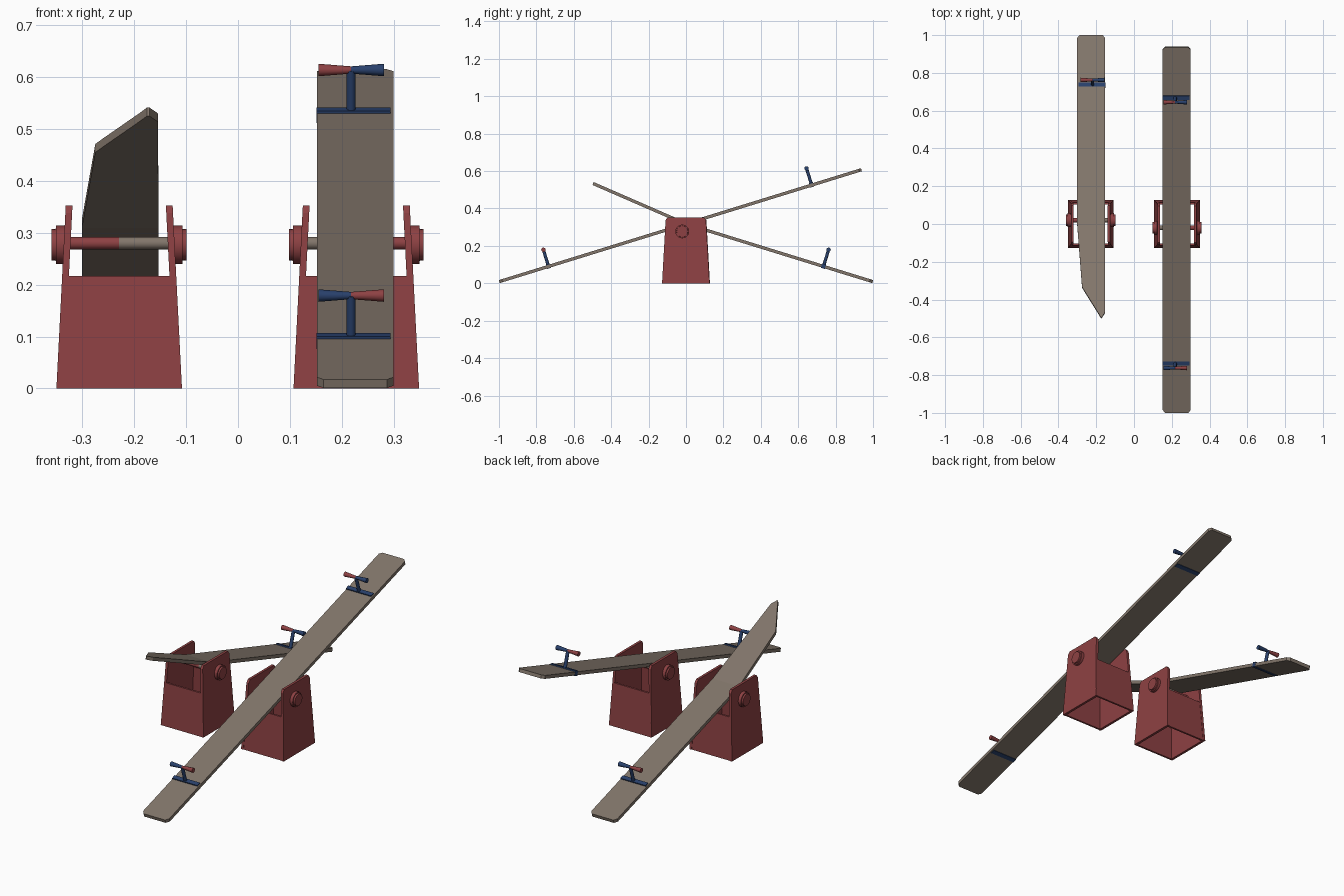
import bpy, bmesh, math
from mathutils import Matrix, Vector

if "Cube" in bpy.data.objects:
    bpy.data.objects.remove(bpy.data.objects["Cube"])


def material(name, rgb):
    m = bpy.data.materials.new(name)
    m.diffuse_color = (*rgb, 1)
    m.use_nodes = True
    m.node_tree.nodes["Principled BSDF"].inputs["Base Color"].default_value = m.diffuse_color
    return m


RED = material("faded red paint", (0.27, 0.053, 0.056))
WOOD = material("weathered board", (0.225, 0.182, 0.147))
BLUE = material("dark blue paint", (0.022, 0.052, 0.15))


def finish(bm, name, mat, world, smooth=False):
    bmesh.ops.recalc_face_normals(bm, faces=bm.faces)
    me = bpy.data.meshes.new(name)
    bm.transform(world)
    bm.to_mesh(me)
    bm.free()
    me.materials.append(mat)
    if smooth:
        me.shade_smooth()
        me.set_sharp_from_angle(angle=math.radians(35))
    ob = bpy.data.objects.new(name, me)
    bpy.context.collection.objects.link(ob)
    return ob


def slab(name, pts, offset, mat, world):
    """Flat outline pushed along an offset vector."""
    bm = bmesh.new()
    f = bm.faces.new([bm.verts.new(p) for p in pts])
    g = bmesh.ops.extrude_face_region(bm, geom=[f])["geom"]
    bmesh.ops.translate(bm, vec=offset, verts=[v for v in g if isinstance(v, bmesh.types.BMVert)])
    return finish(bm, name, mat, world)


def rod(name, a, b, r1, r2, mat, world, sides=16):
    """Straight cylinder or cone from a to b."""
    a, b = Vector(a), Vector(b)
    d = b - a
    bm = bmesh.new()
    bmesh.ops.create_cone(bm, cap_ends=True, segments=sides, radius1=r1, radius2=r2, depth=d.length)
    bm.transform(Matrix.Translation((a + b) / 2) @ d.to_track_quat('Z', 'Y').to_matrix().to_4x4())
    return finish(bm, name, mat, world, True)


def board(name, outline, thick, world):
    """Board following a centre line; outline holds rows (xmin, xmax, y, z) or skewed point pairs."""
    bm = bmesh.new()
    up = Vector((0, -0.28, 0.957)) * thick / 2
    rows = []
    for l, r in outline:
        l, r = Vector(l), Vector(r)
        rows.append([bm.verts.new(p) for p in (l - up, r - up, r + up, l + up)])
    for p, q in zip(rows, rows[1:]):
        for i in range(4):
            j = (i + 1) % 4
            bm.faces.new((p[i], p[j], q[j], q[i]))
    bm.faces.new(rows[0])
    bm.faces.new(rows[-1])
    return finish(bm, name, WOOD, world)


SLOPE = 0.309


def line_z(y):
    return 0.009 + SLOPE * (y + 0.998)


def base(tag, w):
    lean = lambda z: 0.121 - 0.051 * z
    for s, side in ((-1, "left"), (1, "right")):
        # side plates with clipped top corners
        prof = [(-0.128, 0), (0.126, 0), (0.107, 0.338), (0.096, 0.353), (-0.098, 0.353), (-0.109, 0.338)]
        slab(f"{tag}_{side}_plate", [(s * lean(z), y, z) for y, z in prof], (-s * 0.013, 0, 0), RED, w)
        # stepped axle caps
        rod(f"{tag}_{side}_cap", (s * 0.098, -0.02, 0.277), (s * 0.122, -0.02, 0.277), 0.037, 0.037, RED, w, 20)
        rod(f"{tag}_{side}_cap_end", (s * 0.121, -0.02, 0.277), (s * 0.13, -0.02, 0.277), 0.031, 0.03, RED, w, 20)
        # front and back panels
        pts = [(-0.12, s * 0.126, 0), (0.12, s * 0.126, 0), (0.109, s * 0.114, 0.217), (-0.109, s * 0.114, 0.217)]
        slab(f"{tag}_{'front' if s < 0 else 'back'}_panel", pts, (0, -s * 0.01, 0), RED, w)
    # axle, half bare and half painted
    rod(f"{tag}_axle_bare", (-0.11, -0.02, 0.28), (0, -0.02, 0.28), 0.012, 0.012, WOOD, w)
    rod(f"{tag}_axle_painted", (0, -0.02, 0.28), (0.11, -0.02, 0.28), 0.012, 0.012, RED, w)


def handle(tag, y, left_mat, right_mat, w):
    along = Vector((0, 0.955, 0.295))
    up = Vector((0, -0.295, 0.955))
    c = Vector((-0.010, y, line_z(y)))
    # clamp strap around the board
    a = c + along * -0.011 - up * 0.011
    b = c + along * 0.011 - up * 0.011
    pts = []
    for p, x in ((a, -0.077), (a, 0.066), (b, 0.066), (b, -0.077)):
        pts.append((x, p.y, p.z))
    slab(f"{tag}_strap", pts, up * 0.025, BLUE, w)
    # stem and flared two-tone grip
    top = c + up * 0.093
    rod(f"{tag}_stem", c, top, 0.0085, 0.0085, BLUE, w, 12)
    side = Vector((0.063, 0, 0))
    rod(f"{tag}_grip_left", top - side, top, 0.012, 0.007, left_mat, w, 12)
    rod(f"{tag}_grip_right", top, top + side, 0.007, 0.012, right_mat, w, 12)


def row(x0, x1, y):
    return (x0, y, line_z(y)), (x1, y, line_z(y))


# whole seesaw on the right
R = Matrix.Translation((0.228, 0, 0))
base("right_base", R)
board("whole_board", [row(-0.063, 0.059, -0.998), row(-0.076, 0.072, -0.983), row(-0.076, 0.072, 0),
                      row(-0.076, 0.072, 0.925), row(-0.063, 0.059, 0.938)], 0.017, R)
handle("right_front_handle", -0.735, BLUE, RED, R)
handle("right_back_handle", 0.672, RED, BLUE, R)

# broken seesaw on the left, turned half way round
L = Matrix.Translation((-0.229, 0, 0)) @ Matrix.Rotation(math.pi, 4, 'Z')
base("left_base", L)
bent = lambda x, y: (x, y, line_z(0) + 0.435 * y)
board("broken_board", [row(-0.063, 0.059, -0.998), row(-0.076, 0.072, -0.983), row(-0.076, 0.072, 0),
                       (bent(-0.075, 0.335), bent(0.046, 0.335)),
                       (bent(-0.075, 0.36), bent(0.031, 0.36)),
                       (bent(-0.075, 0.47), bent(-0.038, 0.47)),
                       (bent(-0.058, 0.497), bent(-0.054, 0.497))], 0.017, L)
handle("left_handle", -0.735, BLUE, RED, L)
